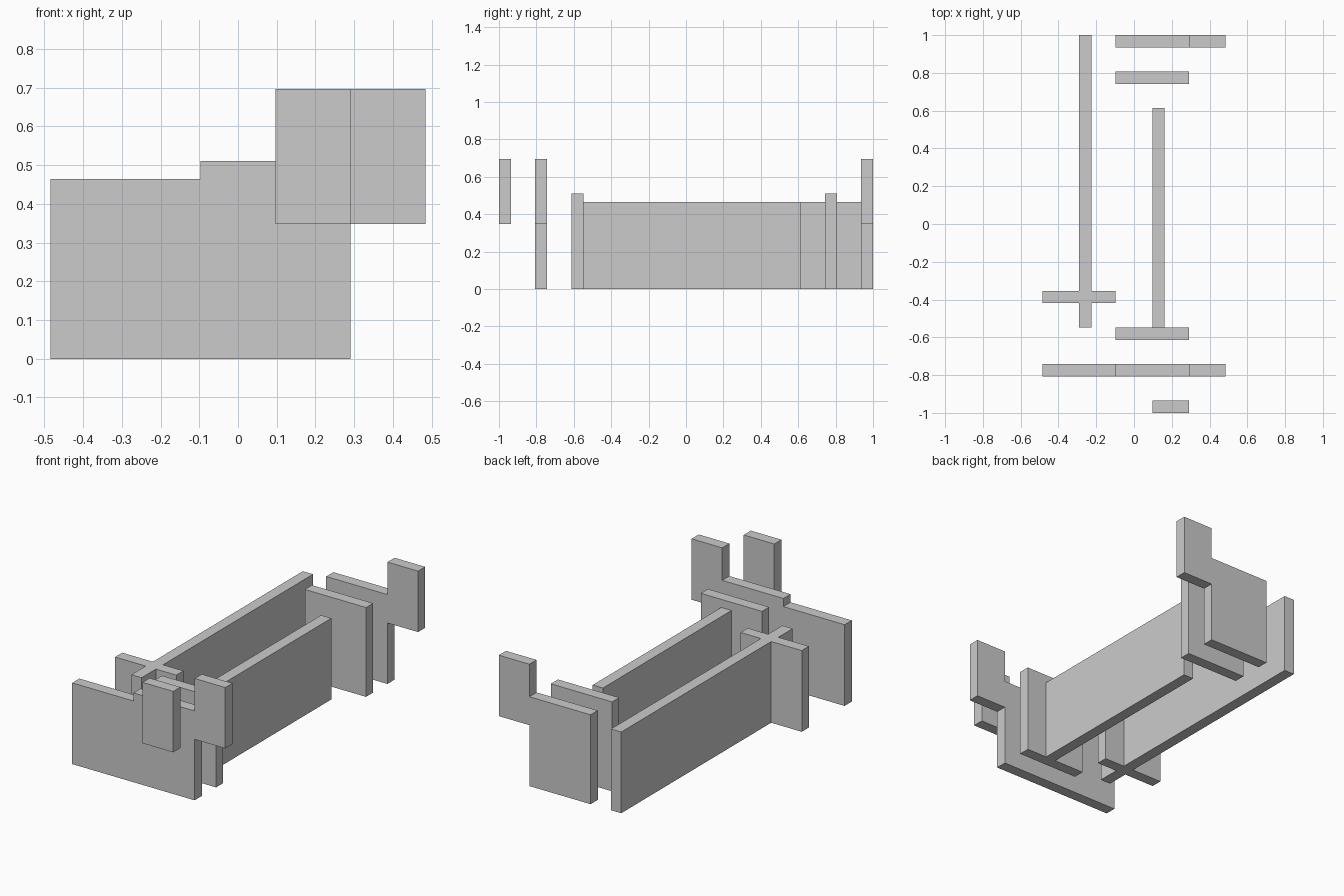
import bpy
import bmesh
from mathutils import Vector

if "Cube" in bpy.data.objects:
    bpy.data.objects.remove(bpy.data.objects["Cube"])

T = 2 / 31                      # plate thickness, the grid unit of the model
LOW, MID = 7.2, 7.92            # wall and raised plate heights, in units
B0, B1 = 5.4, 10.8              # bottom and top of the raised blocks


def extrude_profile(name, points, direction):
    """Extrude a closed outline (in grid units) along direction."""
    bm = bmesh.new()
    face = bm.faces.new([bm.verts.new(Vector(p) * T) for p in points])
    new = bmesh.ops.extrude_face_region(bm, geom=[face])["geom"]
    verts = [g for g in new if isinstance(g, bmesh.types.BMVert)]
    bmesh.ops.translate(bm, verts=verts, vec=Vector(direction) * T)
    bmesh.ops.recalc_face_normals(bm, faces=bm.faces)
    mesh = bpy.data.meshes.new(name)
    bm.to_mesh(mesh)
    bm.free()
    obj = bpy.data.objects.new(name, mesh)
    bpy.context.collection.objects.link(obj)
    return obj


def plate(name, y, outline):
    """Upright plate facing front, outline given as (x, z)."""
    return extrude_profile(name, [(x, y, z) for x, z in outline], (0, 1, 0))


def wall(name, outline):
    """Wall of constant height, plan outline given as (x, y)."""
    return extrude_profile(name, [(x, y, 0) for x, y in outline], (0, 0, LOW))


def rect(x0, x1, a0, a1):
    return [(x0, a0), (x1, a0), (x1, a1), (x0, a1)]


# Long left wall with its crossing plate
wall("left_cross_wall", [
    (-4.5, -8.5), (-3.5, -8.5), (-3.5, -6.5), (-1.5, -6.5),
    (-1.5, -5.5), (-3.5, -5.5), (-3.5, 15.5), (-4.5, 15.5),
    (-4.5, -5.5), (-7.5, -5.5), (-7.5, -6.5), (-4.5, -6.5)])

# Long right wall
wall("right_wall", rect(1.5, 2.5, -8.5, 9.5))

# Plain inner plates
for name, y in (("front_inner_plate", -9.5), ("back_inner_plate", 11.5)):
    plate(name, y, rect(-1.5, 4.5, 0, MID))

# Stepped plates with a raised block on the right
arm = [(4.5, 0), (4.5, B0), (7.5, B0), (7.5, B1), (4.5, B1), (4.5, MID), (-1.5, MID)]
plate("back_stepped_plate", 14.5, [(-1.5, 0)] + arm)
plate("front_stepped_plate", -12.5, [(-7.5, 0)] + arm + [(-1.5, LOW), (-7.5, LOW)])

# Floating block at the very front
plate("front_raised_block", -15.5, rect(1.5, 4.5, B0, B1))
